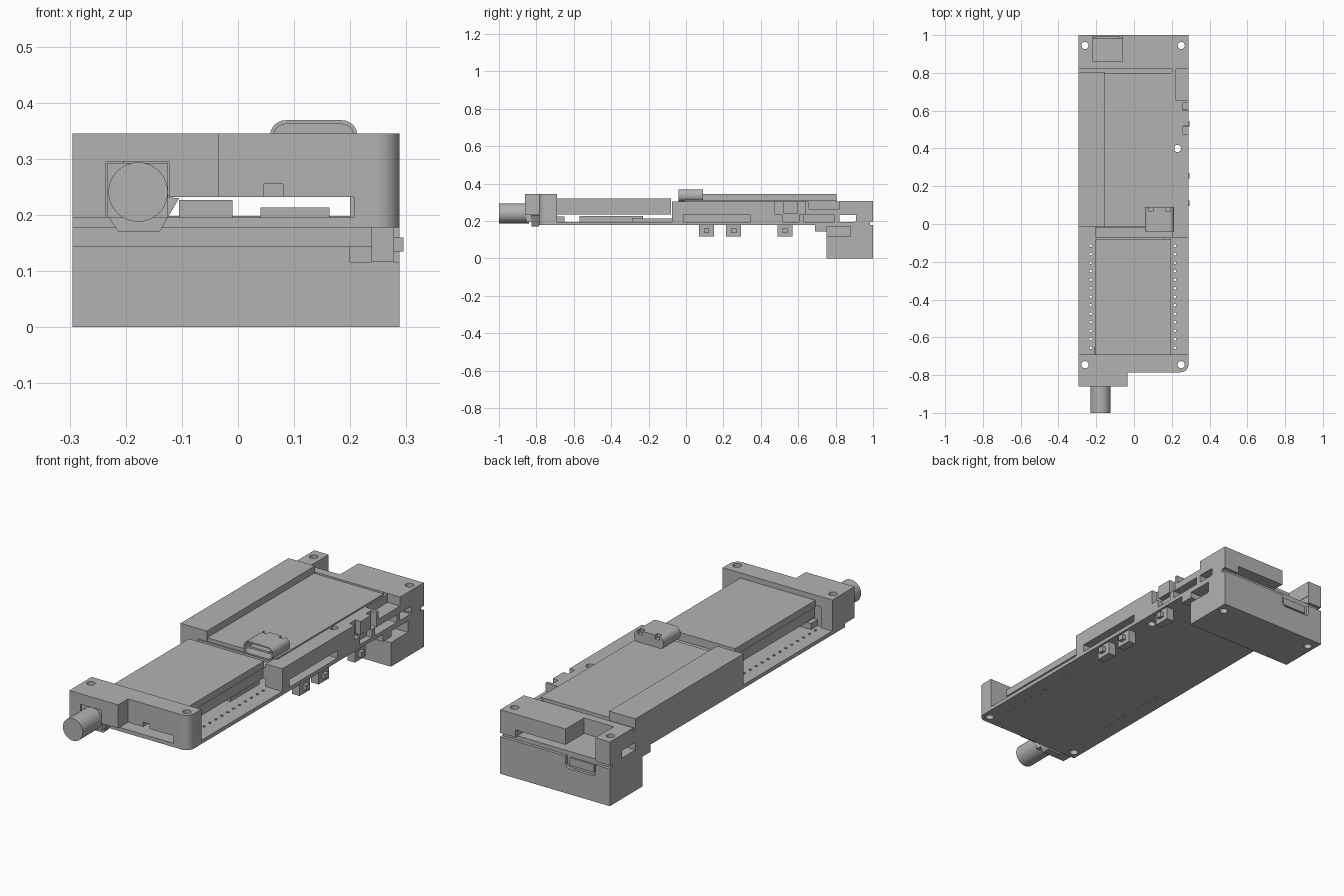
import bpy, bmesh, math
from mathutils import Matrix, Vector

if "Cube" in bpy.data.objects:
    bpy.data.objects.remove(bpy.data.objects["Cube"])

grey = bpy.data.materials.new("plain grey")
grey.use_nodes = True
grey.diffuse_color = (0.45, 0.45, 0.45, 1)
grey.node_tree.nodes["Principled BSDF"].inputs["Base Color"].default_value = (0.45, 0.45, 0.45, 1)
parts = []


def finish(name, bm):
    bmesh.ops.recalc_face_normals(bm, faces=bm.faces)
    mesh = bpy.data.meshes.new(name)
    bm.to_mesh(mesh)
    bm.free()
    mesh.materials.append(grey)
    obj = bpy.data.objects.new(name, mesh)
    bpy.context.collection.objects.link(obj)
    parts.append(obj)
    return obj


def box(name, x, y, z):
    bm = bmesh.new()
    bmesh.ops.create_cube(bm, size=1)
    for v in bm.verts:
        v.co = Vector([(r[0] + r[1]) / 2 + c * (r[1] - r[0]) for c, r in zip(v.co, (x, y, z))])
    return finish(name, bm)


def prism(name, points, low, high, axis="z"):
    """Extrude an outline along z (outline in x, y) or along y (outline in x, z)."""
    place = (lambda a, b, t: (a, b, t)) if axis == "z" else (lambda a, b, t: (a, t, b))
    bm = bmesh.new()
    base = [bm.verts.new(place(a, b, low)) for a, b in points]
    top = [bm.verts.new(place(a, b, high)) for a, b in points]
    bm.faces.new(base)
    bm.faces.new(top)
    n = len(points)
    for i in range(n):
        bm.faces.new((base[i], base[(i + 1) % n], top[(i + 1) % n], top[i]))
    return finish(name, bm)


def pins(name, centres, radius, low, high, sides=20):
    bm = bmesh.new()
    for x, y in centres:
        bmesh.ops.create_cone(bm, cap_ends=True, segments=sides, radius1=radius, radius2=radius,
                              depth=high - low, matrix=Matrix.Translation((x, y, (low + high) / 2)))
    return finish(name, bm)


def cut(target, *cutters):
    for c in cutters:
        mod = target.modifiers.new("cut", "BOOLEAN")
        mod.operation, mod.solver, mod.object = "DIFFERENCE", "EXACT", c
    graph = bpy.context.evaluated_depsgraph_get()
    target_mesh = bpy.data.meshes.new_from_object(target.evaluated_get(graph))
    target.modifiers.clear()
    target.data = target_mesh
    for c in cutters:
        parts.remove(c)
        bpy.data.objects.remove(c)


def arc(cx, cy, r, start, end, n=8):
    steps = [math.radians(start + (end - start) * i / n) for i in range(n + 1)]
    return [(cx + r * math.cos(a), cy + r * math.sin(a)) for a in steps]


def stadium(cx, cz, half_w, half_h, r):
    pts = []
    for k, (sx, sz) in enumerate(((1, 1), (-1, 1), (-1, -1), (1, -1))):
        pts += arc(cx + sx * (half_w - r), cz + sz * (half_h - r), r, 90 * k, 90 * k + 90, 6)
    return pts


L, R = -0.295, 0.288
LOW, PCB, GAP, TOP, HIGH = 0.178, 0.196, 0.232, 0.308, 0.345
screws = [(-0.26, 0.945), (0.25, 0.945), (-0.26, -0.745), (0.25, -0.745)]
corner = arc(R - 0.04, -0.745, 0.04, -90, 0)


def screw_holes():
    return pins("screw_cutter", screws + [(0.23, 0.4)], 0.019, -0.1, 0.5)


# Circuit board with two rows of pin holes
board = prism("circuit_board", [(L, -0.785)] + corner + [(R, 0.98), (L, 0.98)], LOW, PCB)
rows = [(x, -0.115 - 0.045 * i) for x in (-0.23, 0.215) for i in range(13)]
cut(board, screw_holes(), pins("pin_cutter", rows, 0.007, 0.1, 0.3, 10))

# Front end block, stepped and rounded, with a slot and connector opening
front = prism("front_block", [(L, -0.69), (L, -0.86), (-0.035, -0.86), (-0.035, -0.785)]
              + corner + [(R, -0.69)], PCB, HIGH)
cut(front, screw_holes(),
    box("slot_cutter", (-0.15, 0.207), (-1, 0), (0.15, GAP)),
    box("port_cutter", (-0.235, -0.123), (-1, 0), (0.15, 0.295)),
    box("notch_cutter", (0.045, 0.08), (-0.8, -0.74), (0.2, 0.255)))

# Cable connector body and barrel
prism("connector_body", [(-0.233, 0.293), (-0.125, 0.293), (-0.125, 0.232), (-0.105, 0.23),
                         (-0.14, 0.17), (-0.213, 0.17), (-0.233, 0.2)], -0.825, -0.785, "y")
prism("connector_shell", [(-0.233, 0.293), (-0.125, 0.293), (-0.125, PCB), (-0.233, PCB)],
      -0.855, -0.70, "y")
prism("connector_barrel", arc(-0.178, 0.241, 0.053, 0, 348.75, 31), -1, -0.84, "y")
box("connector_tail", (-0.21, -0.145), (-0.70, -0.65), (PCB, 0.225))

# Display module and chips beneath it
box("display_base", (-0.2, 0.19), (-0.69, -0.08), (0.235, 0.287))
box("display_panel", (-0.205, 0.195), (-0.69, -0.08), (0.287, 0.32))
box("large_chip", (-0.105, -0.01), (-0.57, -0.23), (PCB, 0.227))
box("small_chip", (0.04, 0.163), (-0.29, -0.07), (PCB, 0.213))

# Middle housing: deck, raised rail and side wall
box("front_ledge", (-0.205, 0.207), (-0.075, -0.015), (GAP, 0.285))
box("deck", (-0.2, 0.207), (-0.02, 0.8), (GAP, 0.295))
box("side_rail", (L, -0.155), (-0.015, 0.805), (PCB, HIGH))
box("cover_panel", (-0.155, 0.215), (-0.012, 0.8), (0.29, 0.312))
wall = box("side_wall", (0.2, R), (-0.075, 0.82), (PCB, 0.305))
cut(wall, screw_holes(),
    box("long_slot_cutter", (0.1, 0.4), (-0.02, 0.345), (0.19, GAP)),
    box("rear_slot_cutter", (0.1, 0.4), (0.63, 0.795), (0.19, GAP)),
    box("rear_notch_cutter", (0.222, 0.4), (0.655, 0.83), (0.265, 0.4)),
    box("button_notch_a", (0.26, 0.4), (0.475, 0.52), (0.235, 0.4)),
    box("button_notch_b", (0.26, 0.4), (0.60, 0.64), (0.235, 0.4)),
    box("button_notch_c", (0.26, 0.4), (0.515, 0.605), (0.19, 0.24)))

# Rear upper block with through slots and a corner notch
rear = box("rear_upper_block", (L, R), (0.82, 1), (PCB, TOP))
cut(rear, screw_holes(),
    box("rear_slot", (-0.22, 0.207), (0.7, 1.1), (0.1, GAP)),
    box("side_window", (-0.5, 0.5), (0.7, 0.908), (0.1, GAP)),
    box("rear_notch", (-0.218, -0.06), (0.86, 1.1), (0.1, 0.4)))
box("rear_bridge", (L, 0.222), (0.8, 0.825), (GAP, 0.29))

# Rear lower block with a card recess and a side pocket
lower = prism("rear_lower_block", [(L, 0.75), (R, 0.75), (R, 1), (L, 1)], 0, LOW)
recess = prism("recess_cutter", stadium(-0.14, 0.165, 0.08, 0.043, 0.02), 0.985, 1.1, "y")
cut(lower, screw_holes(), recess,
    box("pocket_cutter", (0.2, 0.5), (0.7, 0.88), (0.116, 0.17)))
box("card_tray", (-0.205, -0.075), (0.97, 0.992), (0.135, 0.172))
box("lower_step", (L, R), (0.69, 0.755), (0.143, LOW))
# Screw posts joining the rear blocks
posts = box("rear_seam", (L + 0.008, R - 0.008), (0.9, 0.985), (LOW - 0.002, PCB + 0.002))
cut(posts, screw_holes())

# Side buttons under the board
for y in (0.11, 0.255, 0.53):
    box("button_body", (0.238, 0.278), (y - 0.04, y + 0.04), (0.116, LOW))
    box("button_nub", (0.27, 0.295), (y - 0.014, y + 0.014), (0.135, 0.16))

# Charging port: hollow rounded shell with a tongue
port = prism("charging_port", stadium(0.135, 0.337, 0.078, 0.032, 0.028), -0.04, 0.09, "y")
cut(port, prism("port_hole", stadium(0.135, 0.337, 0.071, 0.025, 0.021), -0.1, 0.06, "y"),
    *[box("port_tab", (x - 0.012, x + 0.012), (0.07, 0.1), (0.35, 0.4)) for x in (0.09, 0.18)])
box("port_tongue", (0.082, 0.188), (-0.03, 0.065), (0.332, 0.342))

# Smooth curved faces, keep edges crisp
bpy.ops.object.select_all(action="DESELECT")
for p in parts:
    p.select_set(True)
bpy.context.view_layer.objects.active = parts[0]
bpy.ops.object.shade_smooth_by_angle(angle=math.radians(30))
